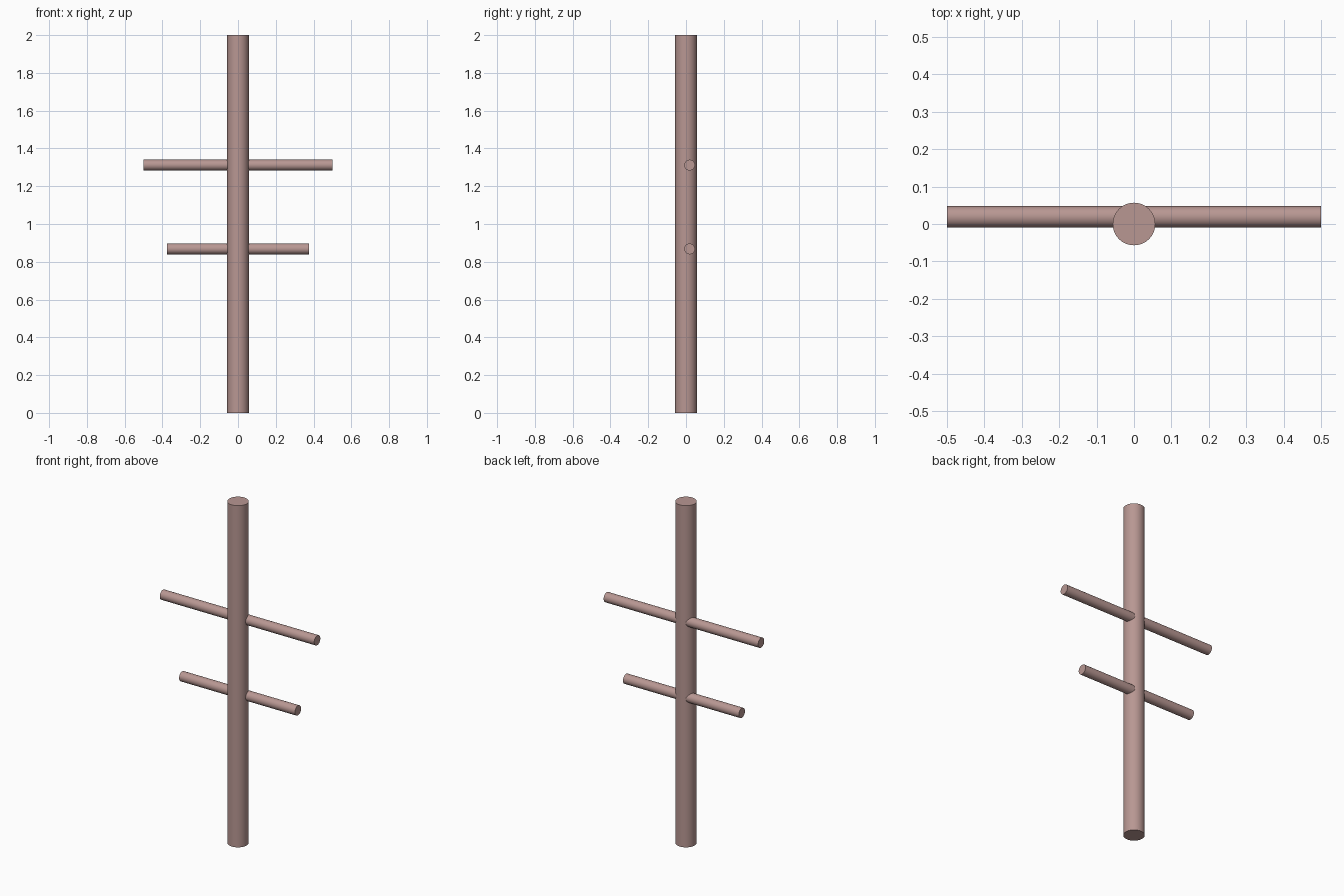
import bpy
import math

if "Cube" in bpy.data.objects:
    bpy.data.objects.remove(bpy.data.objects["Cube"])

mat = bpy.data.materials.new("dusty_pink_wood")
mat.diffuse_color = (0.48, 0.31, 0.29, 1)
mat.use_nodes = True
mat.node_tree.nodes["Principled BSDF"].inputs["Base Color"].default_value = mat.diffuse_color


def rod(name, radius, length, location, rotation=(0, 0, 0)):
    bpy.ops.mesh.primitive_cylinder_add(
        vertices=32, radius=radius, depth=length, location=location, rotation=rotation)
    ob = bpy.context.object
    ob.name = name
    ob.data.materials.append(mat)
    bpy.ops.object.shade_smooth_by_angle(angle=math.radians(30))
    return ob


# Upright pole
rod("pole", 0.057, 2.0, (0, 0, 1.0))

# Crossbars, set slightly toward the back of the pole
for name, length, z in (("upper_crossbar", 1.0, 1.312), ("lower_crossbar", 0.75, 0.868)):
    rod(name, 0.0285, length, (0, 0.019, z), (0, math.pi / 2, 0))
